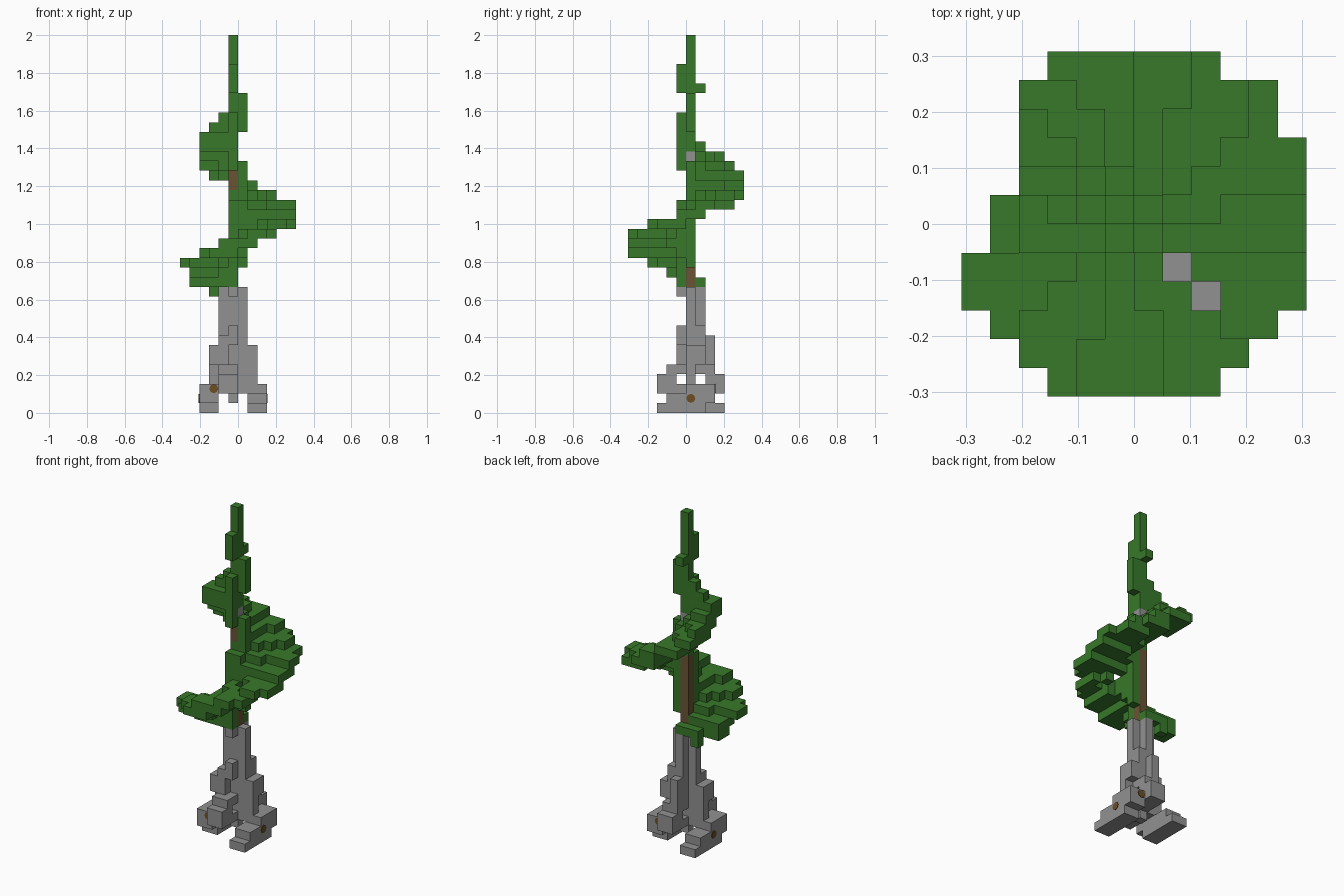
import bpy, bmesh, math
from mathutils import Vector

U = 2 / 39  # size of one block

cube = bpy.data.objects.get("Cube")
if cube:
    bpy.data.objects.remove(cube)


def material(name, rgb):
    m = bpy.data.materials.new(name)
    m.use_nodes = True
    m.diffuse_color = (*rgb, 1)
    m.node_tree.nodes["Principled BSDF"].inputs["Base Color"].default_value = (*rgb, 1)
    return m


GREEN = material("leaf green", (.04, .188, .023))
GREY = material("stone grey", (.285, .285, .285))
BARK = material("bark brown", (.14, .088, .033))
KNOT = material("knot brown", (.15, .078, .016))


def box(x0, x1, y0, y1, z0, z1):
    return {(x, y, z) for x in range(x0, x1) for y in range(y0, y1) for z in range(z0, z1)}


def turned(cells):
    """The same cells after half a turn about the trunk."""
    return {(-2 - x, -y, z) for x, y, z in cells}


def blocks(name, cells, mat):
    """Mesh of the outer faces of a set of grid cells."""
    bm = bmesh.new()
    for c in cells:
        mid = Vector(c) + Vector((.5, .5, .5))
        for axis in range(3):
            for sign in (-1, 1):
                n = Vector((0, 0, 0))
                n[axis] = sign
                if tuple(int(a + b) for a, b in zip(c, n)) in cells:
                    continue
                u = Vector((0, 0, 0))
                u[(axis + 1) % 3] = .5
                w = n.cross(u)
                corners = (-u - w, u - w, u + w, w - u)
                bm.faces.new([bm.verts.new((mid + n / 2 + d) * U) for d in corners])
    bmesh.ops.remove_doubles(bm, verts=bm.verts, dist=U / 50)
    me = bpy.data.meshes.new(name)
    bm.to_mesh(me)
    bm.free()
    me.materials.append(mat)
    ob = bpy.data.objects.new(name, me)
    bpy.context.collection.objects.link(ob)


# Stone legs: stepped slabs, one the half turn of the other
leg = box(1, 3, -3, 2, 0, 1) | box(1, 3, -2, 3, 1, 2) | box(1, 3, 0, 3, 2, 3)
blocks("right_leg", leg, GREY)
blocks("left_leg", turned(leg), GREY)

# Stone pedestal: two arms twisting inwards as they rise
arm = box(-1, 1, 0, 4, 2, 3) | box(-1, 1, 2, 4, 3, 4) | box(-1, 2, 0, 1, 3, 4)
arm |= box(-1, 1, 0, 3, 4, 5) | box(0, 2, 0, 1, 4, 5)
pedestal = arm | turned(arm) | box(-1, 0, 0, 1, 1, 2)
pedestal |= box(-3, -1, -1, 1, 5, 7) | box(0, 2, 0, 2, 5, 7)
pedestal |= box(-1, 0, 0, 3, 5, 8) | box(-1, 0, -1, 2, 8, 9)
pedestal |= box(-2, 0, -1, 1, 7, 8) | box(0, 1, 0, 2, 7, 9) | box(-2, -1, 0, 1, 8, 9)
pedestal |= box(-1, 0, 0, 2, 9, 13) | box(-2, 1, 0, 1, 9, 13) | box(-1, 0, -1, 0, 12, 13)
blocks("pedestal", pedestal, GREY)

# Trunk with one stone block near its top
trunk = box(-1, 0, 0, 1, 13, 26) - box(-1, 0, 0, 1, 22, 23)
stone = box(-1, 0, 0, 1, 26, 27)
blocks("trunk", trunk, BARK)
blocks("trunk_stone", stone, GREY)

# Spiral foliage: heading and bounds (x0, x1, y0, y1) of each layer, from layer 13 up
LAYERS = [
    (185, -5, 0, -1, 2), (183, -5, 0, -2, 1), (210, -6, 1, -4, 1),
    (240, -4, 1, -6, 1), (270, -2, 2, -6, 1), (300, -1, 4, -6, 1),
    (330, -1, 6, -4, 1), (0, -1, 6, -1, 2), (30, -1, 6, -1, 5),
    (60, -1, 4, 0, 6), (90, 0, 2, 0, 6), (112, -3, 1, 0, 6),
    (130, -4, 1, -1, 5), (148, -4, 0, -1, 4), (170, -4, 0, -1, 2),
    (185, -4, 0, -1, 1),
]
TRAIL, LEAD = math.tan(math.radians(21)), math.tan(math.radians(34))
leaves = {(-3, 1, 12)} | box(-3, 0, 1, 2, 13, 14)
for i, (heading, *bounds) in enumerate(LAYERS):
    a = math.radians(heading)
    for x, y, z in box(*bounds, 13 + i, 14 + i):
        px, py = x + .5, y + .5
        along = px * math.cos(a) + py * math.sin(a)
        across = py * math.cos(a) - px * math.sin(a)
        inside = -max(1, along * TRAIL) <= across <= max(1, along * LEAD)
        gap = x + y == -1 and x in (1, 2)
        if along > 0 and inside and math.hypot(px, py) < 6.4 and not gap:
            leaves.add((x, y, z))
leaves |= box(-1, 0, -1, 0, 13, 22) | box(-1, 0, -1, 0, 25, 29) | box(0, 1, 0, 1, 15, 26)
leaves |= box(-1, 0, 0, 1, 22, 23)
blocks("spiral_foliage", leaves - trunk - stone, GREEN)

# Spire above the spiral
spire = box(-1, 0, 0, 1, 29, 39) | box(-1, 0, -1, 0, 29, 31)
spire |= box(-3, 0, 0, 1, 29, 30) | box(-2, 0, 0, 1, 30, 31) | box(0, 1, 0, 1, 29, 33)
spire |= box(-1, 0, -1, 2, 33, 34) | box(-1, 0, -1, 1, 34, 36)
blocks("spire", spire, GREEN)

# Round knots lying flat on the legs, in half-turn pairs
QUARTER = math.pi / 2
for name, pos, turn in (("right_knot", (3, .5, 1.5), (0, QUARTER, 0)),
                        ("left_knot", (-4, .5, 1.5), (0, QUARTER, 0)),
                        ("back_knot", (1.5, 3, 2.5), (QUARTER, 0, 0)),
                        ("front_knot", (-2.5, -2, 2.5), (QUARTER, 0, 0))):
    bpy.ops.mesh.primitive_cylinder_add(vertices=8, radius=.024, depth=.006,
                                        location=Vector(pos) * U, rotation=turn)
    bpy.context.object.name = name
    bpy.context.object.data.materials.append(KNOT)
